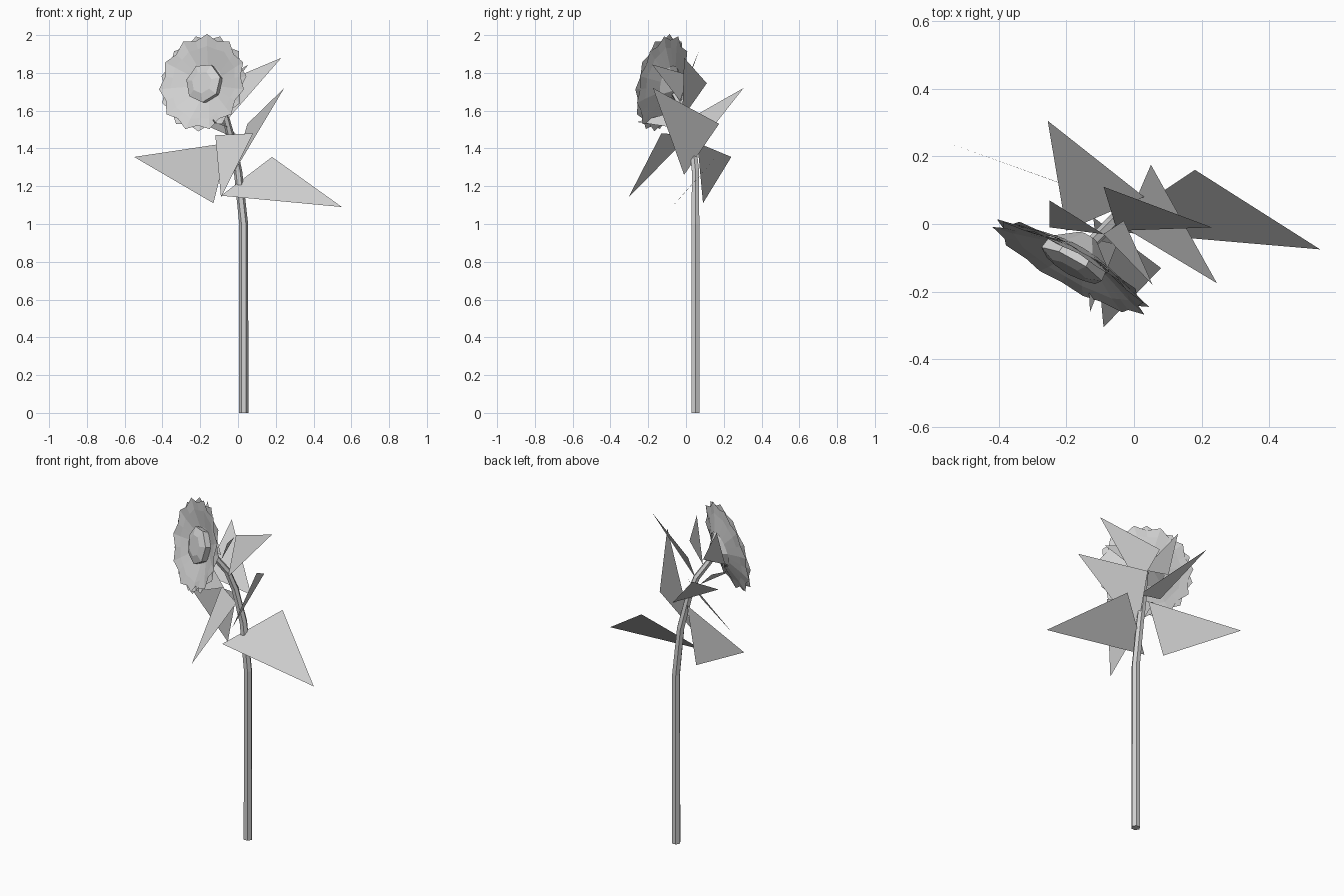
import bpy, bmesh
from math import sin, cos, pi
from mathutils import Vector

if "Cube" in bpy.data.objects:
    bpy.data.objects.remove(bpy.data.objects["Cube"])

grey = bpy.data.materials.new("pale_grey")
grey.use_nodes = True
colour = (0.64, 0.64, 0.64, 1)
grey.diffuse_color = colour
grey.node_tree.nodes["Principled BSDF"].inputs["Base Color"].default_value = colour


def finish(name, bm):
    mesh = bpy.data.meshes.new(name)
    bm.to_mesh(mesh)
    bm.free()
    mesh.materials.append(grey)
    ob = bpy.data.objects.new(name, mesh)
    bpy.context.collection.objects.link(ob)
    return ob


def loft(name, rings, cap_start=True, cap_end=True):
    """Join rings of points with quads and close the chosen ends."""
    bm = bmesh.new()
    loops = [[bm.verts.new(p) for p in ring] for ring in rings]
    n = len(loops[0])
    for a, b in zip(loops, loops[1:]):
        for i in range(n):
            j = (i + 1) % n
            bm.faces.new((a[i], a[j], b[j], b[i]))
    if cap_start:
        bm.faces.new(loops[0][::-1])
    if cap_end:
        bm.faces.new(loops[-1])
    return finish(name, bm)


# Stem: six-sided tube, straight below and bending into the neck
path = [Vector(p) for p in [(.03, .05, 0), (.03, .05, 1), (0, .05, 1.28),
                            (-.04, .03, 1.47), (-.07, 0, 1.58), (-.13, -.06, 1.69)]]
rings = []
for i, p in enumerate(path):
    d = (path[min(i + 1, len(path) - 1)] - path[max(i - 1, 0)]).normalized()
    side = Vector((0, 1, 0)).cross(d).normalized()
    up = d.cross(side)
    r = .025 - .0015 * i
    rings.append([p + r * (side * cos(k * pi / 3) + up * sin(k * pi / 3)) for k in range(6)])
loft("stem", rings)

# Flower head frame: facing forward, to the right and slightly up
centre = Vector((-.18, -.115, 1.745))
out = Vector((-.49, -.85, .2)).normalized()
across = Vector((0, 0, 1)).cross(out).normalized()
rise = out.cross(across)


def head_ring(n, radius, depth, turn=0.0, inner=None):
    pts = []
    for i in range(n):
        a = 2 * pi * i / n + turn
        r = inner if inner and i % 2 else radius
        pts.append(centre + out * depth + r * (across * cos(a) + rise * sin(a)))
    return pts


# Two overlapping shallow dishes of pointed petals
for name, turn, lift in (("front_petals", pi / 2, .008), ("back_petals", pi / 2 + pi / 11, -.004)):
    loft(name, [head_ring(22, .1, lift - .03, turn),
                head_ring(22, .2, lift, turn, .19),
                head_ring(22, .262, lift + .012, turn, .232)], cap_start=False, cap_end=False)

# Domed seed disc and the cup behind the petals
loft("flower_centre", [head_ring(7, .1, -.03, .3), head_ring(7, .105, .01, .3),
                       head_ring(7, .06, .025, .3)])
loft("flower_cup", [head_ring(7, .03, -.09, .3), head_ring(7, .11, -.025, .3)])


def triangle(name, *corners):
    bm = bmesh.new()
    bm.faces.new([bm.verts.new(c) for c in corners])
    finish(name, bm)


# Leaves: single flat triangles
triangle("leaf_right", (-.55, .24, 1.355), (-.05, .06, 1.43), (-.13, .09, 1.11))
triangle("leaf_left", (.55, -.075, 1.09), (.18, .16, 1.355), (-.09, -.02, 1.15))
triangle("leaf_front", (-.09, -.305, 1.14), (.08, -.13, 1.48), (-.12, .02, 1.47))
triangle("leaf_side", (.245, -.175, 1.72), (.05, .175, 1.53), (-.03, -.01, 1.26))
triangle("leaf_upper", (.23, -.01, 1.88), (-.09, .11, 1.745), (-.05, -.02, 1.56))
triangle("leaf_back", (-.255, .305, 1.72), (-.2, -.02, 1.535), (.03, .08, 1.435))

# Sepals behind the flower
triangle("sepal_right", (-.25, .07, 1.92), (-.25, -.01, 1.7), (-.09, -.03, 1.68))
triangle("sepal_left", (.055, -.18, 1.845), (-.03, .01, 1.79), (-.09, -.03, 1.65))
triangle("sepal_lower", (-.13, -.26, 1.54), (-.14, -.04, 1.6), (-.05, -.06, 1.51))
